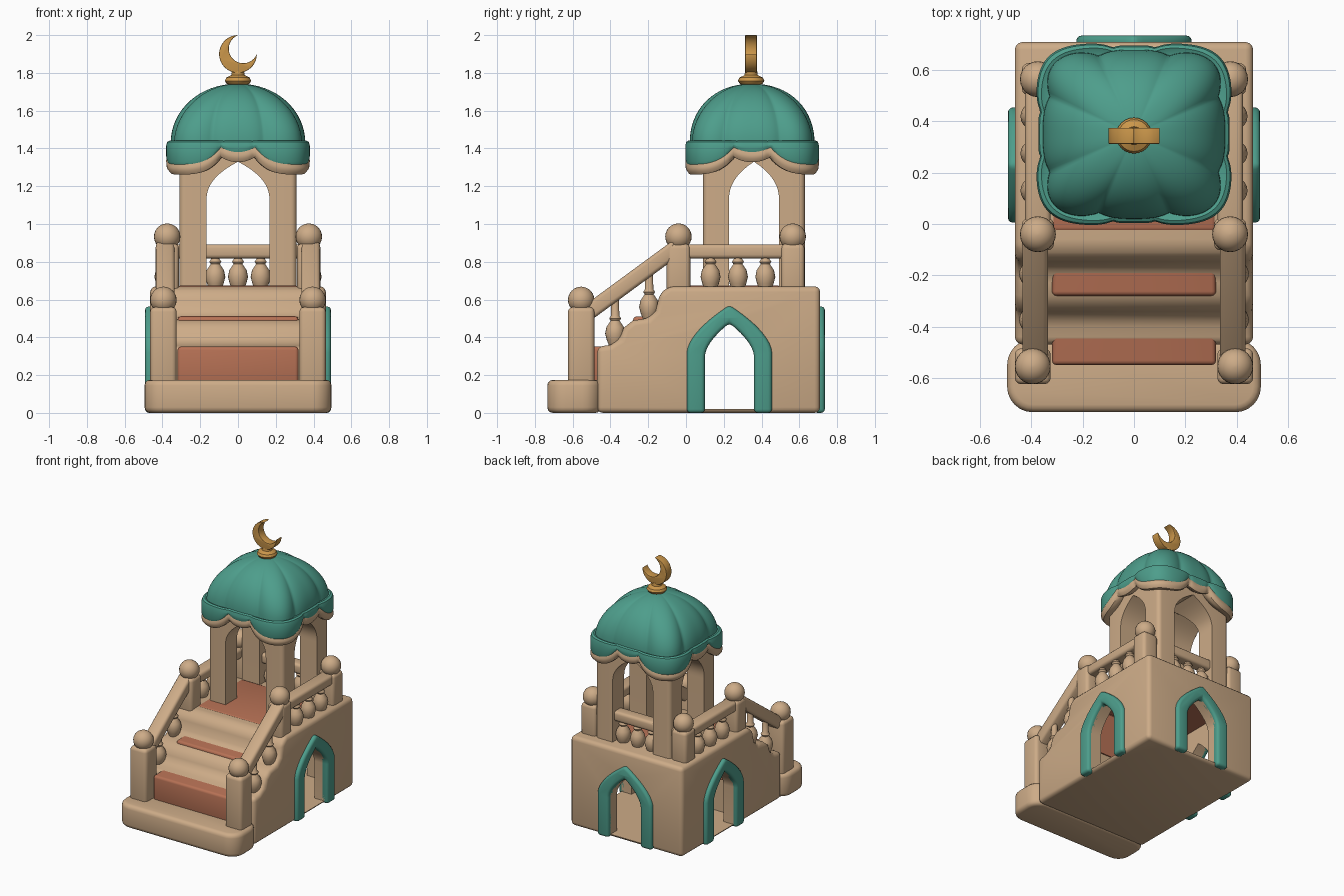
import bpy, bmesh, math
from mathutils import Vector

if "Cube" in bpy.data.objects:
    bpy.data.objects.remove(bpy.data.objects["Cube"], do_unlink=True)


def material(name, rgb):
    m = bpy.data.materials.new(name)
    m.use_nodes = True
    m.diffuse_color = (*rgb, 1)
    m.node_tree.nodes["Principled BSDF"].inputs["Base Color"].default_value = (*rgb, 1)
    return m


SAND = material("sand plaster", (0.61, 0.41, 0.245))
CLAY = material("terracotta", (0.47, 0.165, 0.09))
TEAL = material("teal glaze", (0.075, 0.34, 0.26))
GOLD = material("gold", (0.6, 0.31, 0.07))
CY = 0.35  # depth centre of the pavilion


def finish(name, bm, mat, bevel=0, cutters=()):
    bmesh.ops.recalc_face_normals(bm, faces=bm.faces)
    me = bpy.data.meshes.new(name)
    bm.to_mesh(me)
    bm.free()
    ob = bpy.data.objects.new(name, me)
    bpy.context.collection.objects.link(ob)
    me.materials.append(mat)
    bpy.ops.object.select_all(action="DESELECT")
    ob.select_set(True)
    bpy.context.view_layer.objects.active = ob
    if bevel:
        b = ob.modifiers.new("bevel", "BEVEL")
        b.width, b.segments = bevel, 3
        b.limit_method, b.angle_limit = "ANGLE", math.radians(35)
    for c in cutters:
        cut = ob.modifiers.new("cut", "BOOLEAN")
        cut.operation, cut.object, cut.solver = "DIFFERENCE", c, "EXACT"
    for m in list(ob.modifiers):
        bpy.ops.object.modifier_apply(modifier=m.name)
    bpy.ops.object.shade_smooth_by_angle(angle=math.radians(38))
    return ob


def prism(name, pts, axis, lo, hi, mat, bevel=0, cutters=()):
    place = (lambda p, d: (d, *p)) if axis == "X" else (lambda p, d: (p[0], d, p[1]))
    bm = bmesh.new()
    face = bm.faces.new([bm.verts.new(place(p, lo)) for p in pts])
    ext = bmesh.ops.extrude_face_region(bm, geom=[face])["geom"]
    moved = [v for v in ext if isinstance(v, bmesh.types.BMVert)]
    bmesh.ops.translate(bm, verts=moved, vec=place((0, 0), hi - lo))
    return finish(name, bm, mat, bevel, cutters)


def box(name, centre, size, mat, bevel=0, corner=0, cutters=()):
    bm = bmesh.new()
    bmesh.ops.create_cube(bm, size=1)
    for v in bm.verts:
        v.co = Vector(c + k * s for c, k, s in zip(centre, v.co, size))
    if corner:
        upright = [e for e in bm.edges if abs(e.verts[0].co.z - e.verts[1].co.z) > 0.01]
        bmesh.ops.bevel(bm, geom=upright, offset=corner, segments=6, profile=0.5, affect="EDGES")
    return finish(name, bm, mat, bevel, cutters)


def loft(name, rings, mat):
    bm = bmesh.new()
    rows = [[bm.verts.new(p) for p in ring] for ring in rings]
    n = len(rows[0])
    for a, b in zip(rows, rows[1:]):
        for i in range(n):
            j = (i + 1) % n
            bm.faces.new((a[i], a[j], b[j], b[i]))
    bm.faces.new(rows[0])
    bm.faces.new(rows[-1])
    return finish(name, bm, mat)


def lathe(name, x, y, z, profile, mat, n=24):
    turn = [math.tau * i / n for i in range(n)]
    loft(name, [[(x + r * math.cos(t), y + r * math.sin(t), z + h) for t in turn]
                for r, h in profile], mat)


def ball(name, x, y, z, r):
    steps = [math.pi * (0.02 + 0.96 * i / 12) for i in range(13)]
    lathe(name, x, y, z, [(r * math.sin(t), -r * math.cos(t)) for t in steps], SAND)


def arch(centre, half, base, spring, apex, power, n=10):
    side = [(half, base)] + [(half * (1 - (i / n) ** power), spring + (apex - spring) * i / n)
                             for i in range(n + 1)]
    return [(centre + x, z) for x, z in side] + [(centre - x, z) for x, z in side[-2::-1]]


# Hollow stepped body with pointed doorways
DOOR = dict(half=0.13, base=0.02, spring=0.3, apex=0.475, power=1.7)
tools = [box("cavity_cutter", (0, 0.305, 0.31), (0.76, 0.65, 0.58), CLAY),
         prism("side_door_cutter", arch(0.23, **DOOR), "X", -0.6, 0.6, SAND),
         prism("back_door_cutter", arch(0, **DOOR), "Y", 0.4, 0.9, SAND)]
outline = [(-0.47, 0), (0.71, 0), (0.71, 0.67), (-0.09, 0.67), (-0.14, 0.63), (-0.16, 0.54),
           (-0.2, 0.5), (-0.28, 0.49), (-0.33, 0.45), (-0.35, 0.39), (-0.4, 0.36), (-0.47, 0.35)]
prism("body", outline, "X", -0.465, 0.465, SAND, 0.03, tools)
box("inner_ceiling", (0, 0.305, 0.597), (0.75, 0.64, 0.008), CLAY)
box("inner_stair_back", (0, -0.016, 0.43), (0.75, 0.008, 0.33), CLAY)
box("base_slab", (0, -0.592, 0.0875), (0.99, 0.285, 0.175), SAND, 0.03, corner=0.1)

# Terracotta stairs and floor
stairs = [(-0.55, 0.15), (-0.55, 0.35), (-0.28, 0.355), (-0.28, 0.51), (-0.03, 0.515),
          (-0.03, 0.675), (0.5, 0.675), (0.5, 0.64), (0.02, 0.64), (-0.1, 0.45), (-0.35, 0.15)]
prism("stairs", stairs, "X", -0.32, 0.32, CLAY, 0.02)

# Door surrounds
outer = dict(half=0.225, base=0.0, spring=0.32, apex=0.57, power=1.7)
inner = dict(DOOR, base=0.0)


def surround(name, centre, axis, lo, hi):
    prism(name, arch(centre, **outer) + arch(centre, **inner)[::-1], axis, lo, hi, TEAL, 0.02)


surround("left_door_surround", 0.23, "X", 0.43, 0.492)
surround("right_door_surround", 0.23, "X", -0.492, -0.43)
surround("back_door_surround", 0, "Y", 0.675, 0.735)

# Posts, rails and balusters
VASE = [(0.03, -0.02), (0.044, 0.015), (0.053, 0.05), (0.046, 0.085), (0.024, 0.118),
        (0.032, 0.13), (0.022, 0.145)]


def baluster(name, x, y, z, height):
    lathe(name, x, y, z, VASE + [(0.02, height)], SAND, 20)


for side, s in (("left", 1), ("right", -1)):
    for part, x, y, z0, z1, w in (("front", 0.395, -0.555, 0.15, 0.56, 0.14),
                                  ("middle", 0.375, -0.04, 0.62, 0.895, 0.125),
                                  ("back", 0.375, 0.565, 0.62, 0.895, 0.125)):
        box(f"{side}_{part}_post", (s * x, y, (z0 + z1) / 2), (w, w, z1 - z0), SAND, 0.025)
        ball(f"{side}_{part}_post_ball", s * x, y, z1 + 0.038, 0.07)
    box(f"{side}_rail", (s * 0.375, 0.265, 0.855), (0.1, 0.6, 0.075), SAND, 0.02)
    slope = [(-0.53, 0.47), (-0.06, 0.815), (-0.06, 0.92), (-0.53, 0.575)]
    lo, hi = sorted((s * 0.335, s * 0.435))
    prism(f"{side}_stair_rail", slope, "X", lo, hi, SAND, 0.02)
    for i, y in enumerate((0.13, 0.275, 0.42)):
        baluster(f"{side}_baluster_{i}", s * 0.39, y, 0.67, 0.17)
    for i, (y, z) in enumerate(((-0.375, 0.37), (-0.195, 0.51))):
        baluster(f"{side}_stair_baluster_{i}", s * 0.395, y, z, 0.27)
box("back_rail", (0, 0.565, 0.855), (0.72, 0.09, 0.075), SAND, 0.02)
for i in (-1, 0, 1):
    baluster(f"back_baluster_{i + 2}", i * 0.12, 0.57, 0.67, 0.17)

# Pavilion: four columns joined by arches
OPEN = dict(base=0.5, spring=1.12, apex=1.33, power=2.4)
vaults = [prism("front_vault_cutter", arch(0, half=0.167, **OPEN), "Y", -0.2, 1, SAND),
          prism("side_vault_cutter", arch(0.36, half=0.133, **OPEN), "X", -0.6, 0.6, SAND)]
box("columns_and_arches", (0, 0.36, 1.035), (0.62, 0.54, 0.77), SAND, corner=0.03, cutters=vaults)
for tool in tools + vaults:
    bpy.data.objects.remove(tool, do_unlink=True)

# Lobed canopy: plan radius, gores and wavy eave as functions of angle
TURN = [math.tau * i / 192 for i in range(192)]


def off_axis(t):
    return abs((math.degrees(t) + 45) % 90 - 45)


def plan(t):
    c, s, n = abs(math.cos(t)) / 0.385, abs(math.sin(t)) / 0.357, 4.5
    return (c ** n + s ** n) ** (-1 / n)


def gore(t):
    a = off_axis(t)
    u = a / 24 if a < 24 else (45 - a) / 21
    return 1 - 0.07 * u ** 3


def lobe(t):
    a = off_axis(t)
    u = a / 15 if a < 15 else (45 - a) / 30
    return (0.97 if a < 15 else 1) - 0.04 * u ** 6


def eave(t):
    a = off_axis(t)
    return 1.40 - 0.025 * (1 - (a / 15) ** 2) if a < 15 else 1.31 + 0.09 * ((45 - a) / 30) ** 3


def ring(radius, height):
    return [(radius(t) * math.cos(t), CY + radius(t) * math.sin(t), height(t)) for t in TURN]


def dome_ring(k):
    f = k / 16
    mix, out = f ** 1.5, math.cos(f * math.pi / 2 * 0.985)
    return ring(lambda t: out * gore(t) * (plan(t) * 0.925 * (1 - mix) + 0.36 * mix),
                lambda t: 1.43 + 0.312 * math.sin(f * math.pi / 2))


loft("dome", [dome_ring(k) for k in range(17)], TEAL)

band = [(0.88, 1.43), (0.95, 1.442), (0.985, 1.435), (1, 1.415)]
hem = [(1, 0.02), (0.985, 0.004), (0.95, 0), (0.85, 0.008)]
loft("eave_band", [ring(lambda t: r * plan(t) * lobe(t), lambda t: z) for r, z in band]
     + [ring(lambda t: r * plan(t) * lobe(t), lambda t: eave(t) + d) for r, d in hem], TEAL)

trim = [(0.94, 0.012), (0.985, 0.008), (1.0, -0.01), (0.995, -0.03), (0.96, -0.048),
        (0.9, -0.045), (0.8, -0.02)]
loft("eave_trim", [ring(lambda t: r * plan(t) * lobe(t), lambda t: eave(t) + d) for r, d in trim]
     + [ring(lambda t: 0.7 * plan(t), lambda t: 1.37)], SAND)

# Finial with crescent
lathe("finial_beads", 0, CY - 0.005, 1.72,
      [(0.03, -0.01), (0.05, 0.0), (0.045, 0.015), (0.06, 0.022), (0.07, 0.038), (0.062, 0.055),
       (0.035, 0.068), (0.032, 0.09), (0.015, 0.1)], GOLD)
hx, hz, hr = 0.028, 1.928, 0.077
moon = []
for i in range(29):
    t = math.radians(90 + 270 * i / 28)
    moon.append((0.1 * math.cos(t), 1.9 + 0.1 * math.sin(t)))
start, end = math.atan2(-0.028, 0.072) + math.tau, math.atan2(0.072, -0.028)
for i in range(1, 22):
    t = start + (end - start) * i / 22
    moon.append((hx + hr * math.cos(t), hz + hr * math.sin(t)))
prism("crescent", moon, "Y", CY - 0.037, CY + 0.025, GOLD, 0.008)
